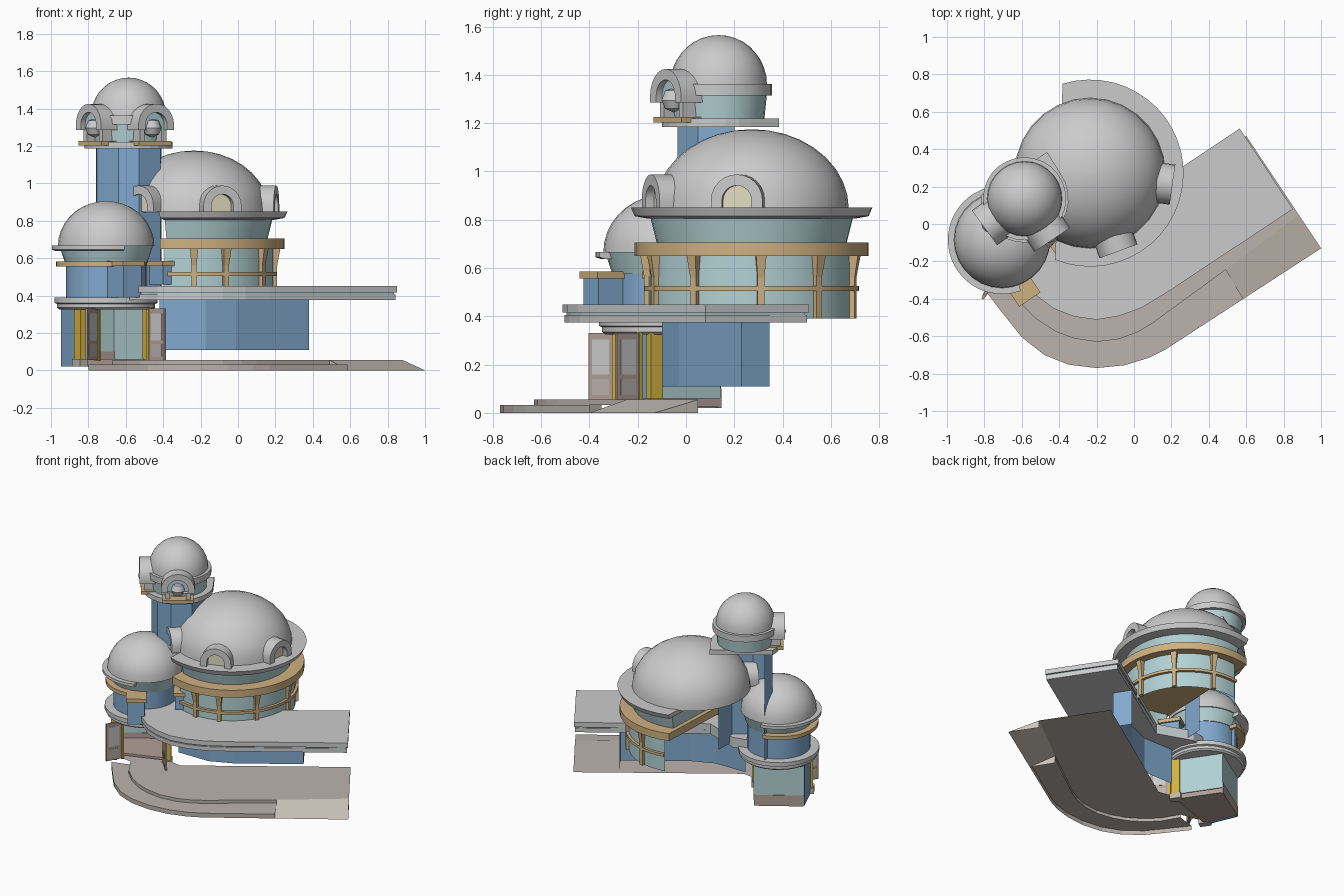
import bpy, math
from math import sin, cos, pi, radians

if "Cube" in bpy.data.objects:
    bpy.data.objects.remove(bpy.data.objects["Cube"])

def mat(name, r, g, b):
    m = bpy.data.materials.new(name)
    m.diffuse_color = (r, g, b, 1)
    m.use_nodes = True
    m.node_tree.nodes["Principled BSDF"].inputs["Base Color"].default_value = m.diffuse_color
    return m

BLUE = mat("blue", .22, .40, .62)
TEAL = mat("teal", .45, .64, .66)
TAN = mat("tan", .62, .44, .22)
GOLD = mat("gold", .66, .45, .05)
BROWN = mat("brown", .45, .35, .32)
PATH = mat("paving", .50, .45, .42)
CREAM = mat("cream", .75, .72, .52)

def mesh(name, verts, faces, m=None, smooth=False):
    me = bpy.data.meshes.new(name)
    me.from_pydata(verts, [], faces)
    me.update()
    o = bpy.data.objects.new(name, me)
    bpy.context.collection.objects.link(o)
    if m:
        me.materials.append(m)
    if smooth:
        bpy.ops.object.select_all(action='DESELECT')
        o.select_set(True)
        bpy.context.view_layer.objects.active = o
        bpy.ops.object.shade_smooth_by_angle(angle=radians(35))
    return o

def loft(name, loops, m=None, caps=True, smooth=False, closed=True):
    """Skin a stack of equal-length loops."""
    n = len(loops[0])
    v = [p for l in loops for p in l]
    f = []
    for k in range(len(loops) - 1):
        for i in range(n if closed else n - 1):
            j = (i + 1) % n
            f.append((k*n + i, k*n + j, k*n + n + j, k*n + n + i))
    if caps:
        f.append(tuple(reversed(range(n))))
        f.append(tuple(range(len(v) - n, len(v))))
    return mesh(name, v, f, m, smooth)

def prism(name, pts, z0, z1, m=None):
    return loft(name, [[(x, y, z) for x, y in pts] for z in (z0, z1)], m)

def sheet(name, pts, z0, z1, m):
    """Open upright wall along a path."""
    return loft(name, [[(x, y, z) for x, y in pts] for z in (z0, z1)], m, False, False, False)

def arc(c, r, a0, a1, n):
    full = abs(a1 - a0) >= 360
    k = n if full else n + 1
    return [(c[0] + r*cos(radians(a0 + (a1 - a0)*i/n)),
             c[1] + r*sin(radians(a0 + (a1 - a0)*i/n))) for i in range(k)]

def drum(name, c, prof, m=None, a0=0, a1=360, n=28, caps=True):
    """Round solid (or chord-cut segment) from (radius, z) pairs."""
    loops = [[(x, y, z) for x, y in arc(c, r, a0, a1, n)] for r, z in prof]
    return loft(name, loops, m, caps, True, caps or a1 - a0 >= 360)

def dome(name, c, r, z, h, n=28, k=9):
    prof = [(r*cos(pi/2*i/k) + .0005, z + h*sin(pi/2*i/k)) for i in range(k + 1)]
    return drum(name, c, prof, n=n)

def box(name, c, su, sw, z0, z1, m=None, ang=33.8):
    """Upright box; su along the building's long axis, sw across it."""
    a = radians(ang)
    ux, uy = cos(a), sin(a)
    pts = [(c[0] + i*su/2*ux + j*sw/2*uy, c[1] + i*su/2*uy - j*sw/2*ux)
           for i, j in ((-1, 1), (1, 1), (1, -1), (-1, -1))]
    return prism(name, pts, z0, z1, m)

def wall(name, p, q, z0, z1, t, m):
    d = math.hypot(q[0] - p[0], q[1] - p[1])
    return box(name, ((p[0] + q[0])/2, (p[1] + q[1])/2), d, t, z0, z1, m,
               math.degrees(math.atan2(q[1] - p[1], q[0] - p[0])))

def dormer(name, c, ang, d0, d1, z0, zc, R, r, glass):
    """Arched hood with a recessed pane."""
    a = radians(ang)
    def place(d, t, z):
        return (c[0] + d*cos(a) - t*sin(a), c[1] + d*sin(a) + t*cos(a), z)
    def outline(rad, d):
        p = [(-rad, z0)] + [(-rad*cos(pi*i/12), zc + rad*sin(pi*i/12)) for i in range(13)] + [(rad, z0)]
        return [place(d, t, z) for t, z in p]
    loft(name + "_hood", [outline(R, d0), outline(R, d1), outline(r, d1), outline(r, d0)],
         None, False, True, True)
    pane = outline(r, d0 + (d1 - d0)*.75)
    mesh(name + "_pane", pane, [tuple(range(len(pane)))], glass)
    return place

MAIN, SMALL, TOWER = (-.235, .272), (-.705, -.085), (-.585, .135)

# main round hall
dome("main_dome", MAIN, .402, .845, .33)
A0, A1 = -112, 107
drum("main_eave", MAIN, [(.43, .805), (.485, .815), (.5, .85)], None, A0, A1)
drum("main_clerestory", MAIN, [(.39, .69), (.42, .81)], TEAL, A0, A1)
drum("main_canopy", MAIN, [(.485, .65), (.485, .705)], TAN, A0, A1)
drum("main_window_wall", MAIN, [(.425, .39), (.425, .66)], TEAL, A0, 100, caps=False)
drum("main_rail", MAIN, [(.42, .505), (.445, .505), (.445, .525), (.42, .525)], TAN, A0, 100, caps=False)
for a in (-90, -67, -33, 5, 39, 75):
    t = radians(a)
    loops = []
    for d, w, z in ((.445, .014, .39), (.445, .014, .56), (.462, .022, .655)):
        loops.append([(MAIN[0] + e*cos(t) - s*w*sin(t), MAIN[1] + e*sin(t) + s*w*cos(t), z)
                      for e, s in ((.415, -1), (d, -1), (d, 1), (.415, 1))])
    loft("main_post", loops, TAN)
for a in (-132, -70, -8):
    dormer("main_dormer", MAIN, a, .3, .445, .85, .88, .108, .062, CREAM)

# lookout tower: faceted front shaft open at the back, platform cut straight behind
sheet("tower_shaft", [(-.76, .16), (-.755, .06), (-.64, -.035), (-.53, -.035), (-.415, .05), (-.41, .2)],
      .39, 1.19, BLUE)
prism("tower_platform", arc(TOWER, .235, 176, 395, 16) + [(-.465, .385)], 1.185, 1.22)
drum("tower_glazing", TOWER, [(.19, 1.22), (.2, 1.32)], TEAL)
drum("tower_eave", TOWER, [(.222, 1.315), (.222, 1.362)])
dome("tower_dome", TOWER, .2, 1.36, .205)
for a in (-144, -56):
    place = dormer("tower_dormer", TOWER, a, .15, .265, 1.285, 1.31, .115, .07, TEAL)
    drum("tower_porthole", place(.225, 0, 0)[:2],
         [(.001, 1.245), (.035, 1.26), (.05, 1.295), (.035, 1.335), (.001, 1.345)], n=12)
    for t in (-.07, .07):
        box("tower_bracket", place(.2, t, 0)[:2], .03, .07, 1.22, 1.3, None, a + 90)
    box("tower_sill", place(.205, 0, 0)[:2], .21, .1, 1.203, 1.226, TAN, a + 90)

# small round hall
dome("small_dome", SMALL, .257, .665, .24)
drum("small_eave", SMALL, [(.27, .638), (.29, .645), (.29, .667)], None, 100, 290)
drum("small_clerestory", SMALL, [(.22, .575), (.25, .665)], TEAL)
drum("small_canopy", SMALL, [(.268, .555), (.268, .582)], TAN, 100, 290)
drum("small_drum", SMALL, [(.215, .385), (.215, .58)], BLUE)
drum("small_terrace", SMALL, [(.25, .325), (.262, .335), (.262, .355), (.275, .36), (.275, .39)])
for c, s, z in (((-.61, -.325), .115, .39), ((-.405, -.09), .08, .46)):
    box("bay_window", c, s, s + .05, z, .56, BLUE)
    box("bay_cap", c, s + .022, s + .075, .557, .585, TAN)

# deck in two stepped layers
def deck(off):
    return [(.85 - off, .08), (.565, .51 - off), (-.2, 0), (-.45, .09), (-.62, .05), (-.62, -.3),
            (-.5 + off, -.4 + off), (-.43, -.452 + off), (-.32, -.495 + off), (-.2, -.512 + off),
            (-.08, -.492 + off), (.04, -.448 + off), (.17, -.37 + off)]
prism("deck_top", deck(0), .415, .45)
prism("deck_groove", deck(.016), .40, .42, TEAL)
prism("deck_lower", deck(.008), .375, .405)

# long blue base wing, open behind
sheet("base_wing", [(-.42, -.1), (-.175, -.1), (-.01, -.03), (.38, .23), (.305, .345)], .11, .378, BLUE)

# entrance room
LB, RB, LF, RF = (-.94, -.04), (-.66, .14), (-.845, -.26), (-.48, -.13)
prism("entrance_floor", [LF, RF, RB, LB], .025, .06, BROWN)
wall("entrance_back", LB, RB, .06, .335, .01, TEAL)
wall("entrance_back_base", LB, RB, .02, .1, .016, BROWN)
wall("entrance_left", LB, LF, .02, .335, .012, BLUE)
wall("entrance_right", RB, RF, .06, .335, .012, TEAL)
for p in (LF, RF):
    box("door_post", p, .035, .06, .04, .335, GOLD)
    box("door_post_foot", p, .05, .08, .02, .06, PATH)
for p, q in (((-.755, -.3), (-.81, -.4)), ((-.47, -.2), (-.39, -.29))):
    mid = lambda t: (p[0] + (q[0] - p[0])*t, p[1] + (q[1] - p[1])*t)
    wall("door_leaf", p, q, .055, .33, .014, BROWN)
    wall("door_window", mid(.15), mid(.85), .16, .305, .02, None)
    wall("door_panel", mid(.15), mid(.85), .075, .14, .02, PATH)
    wall("door_edge", mid(-.15), mid(0), .05, .335, .025, GOLD)

# stepped forecourt: open sheets with a side ramp
outer = [(.585, -.40), (.17, -.67), (.08, -.715), (-.05, -.755), (-.2, -.77), (-.35, -.752),
         (-.48, -.70), (-.6, -.605), (-.7, -.48), (-.8, -.35)]
inner = [(.49, -.245), (.1, -.53), (.02, -.578), (-.08, -.615), (-.2, -.63), (-.32, -.612),
         (-.42, -.575), (-.52, -.51), (-.6, -.43), (-.67, -.31)]
at = lambda pts, z: [(x, y, z) for x, y in pts]
loft("forecourt_steps", [at(outer, 0), at(outer, .032), at(inner, .032), at(inner, .055)],
     PATH, False, False, False)
top = inner + [(-.84, -.28), (-.47, -.15), (-.36, -.17), (.6, .47), (.88, .05)]
mesh("forecourt", at(top, .055), [tuple(range(len(top)))], PATH)
mesh("ramp", [(.585, -.4, 0), (1, -.13, 0), (.88, .05, .055), (.49, -.245, .055),
              (.88, .05, 0), (.49, -.245, 0)],
     [(0, 1, 2, 3), (1, 4, 2), (0, 3, 5)], mat("ramp", .62, .57, .51))
